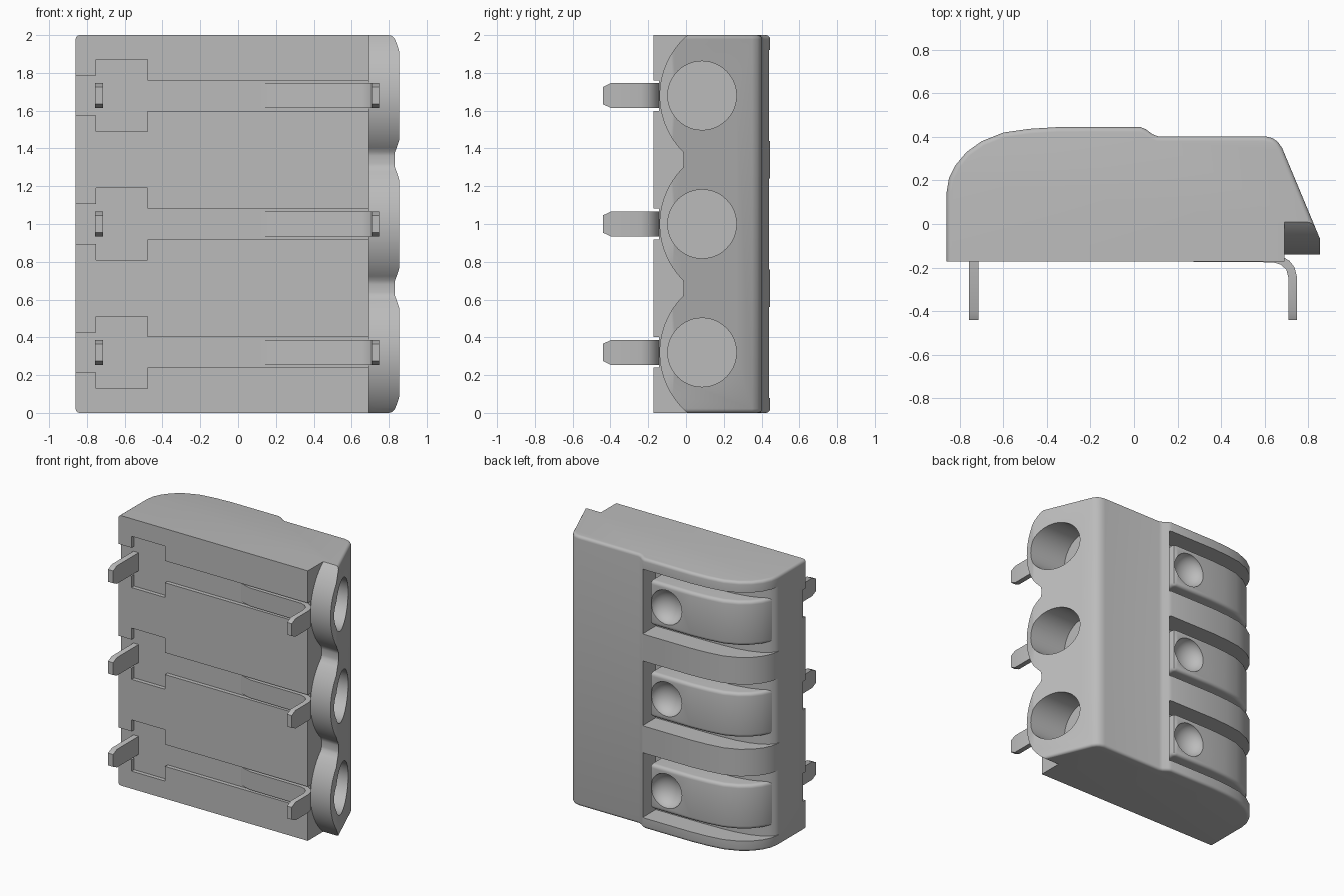
import bpy, bmesh, math
from mathutils import Vector

old = bpy.data.objects.get("Cube")
if old:
    bpy.data.objects.remove(old, do_unlink=True)

GREY = (0.5, 0.5, 0.5, 1)
mat = bpy.data.materials.new("plain grey")
mat.use_nodes = True
mat.diffuse_color = GREY
mat.node_tree.nodes["Principled BSDF"].inputs["Base Color"].default_value = GREY

POLES = (0.32, 1.0, 1.68)      # heights of the three poles
FRONT, HEIGHT = -0.172, 2.0


def prism(name, pts, axis, lo, hi, edit=None):
    """Extrude a 2D outline along an axis; edit() may refine the bmesh."""
    place = {"x": lambda a, b, t: (t, a, b),
             "y": lambda a, b, t: (a, t, b),
             "z": lambda a, b, t: (a, b, t)}[axis]
    bm = bmesh.new()
    rings = [[bm.verts.new(place(a, b, t)) for a, b in pts] for t in (lo, hi)]
    n = len(pts)
    for ring in rings:
        bm.faces.new(ring)
    for i in range(n):
        j = (i + 1) % n
        bm.faces.new((rings[0][i], rings[0][j], rings[1][j], rings[1][i]))
    bmesh.ops.recalc_face_normals(bm, faces=bm.faces)
    if edit:
        edit(bm)
        bmesh.ops.recalc_face_normals(bm, faces=bm.faces)
    me = bpy.data.meshes.new(name)
    bm.to_mesh(me)
    bm.free()
    me.materials.append(mat)
    ob = bpy.data.objects.new(name, me)
    bpy.context.collection.objects.link(ob)
    return ob


def activate(ob):
    bpy.ops.object.select_all(action="DESELECT")
    ob.select_set(True)
    bpy.context.view_layer.objects.active = ob


def cut(ob, cutter):
    cutter.hide_render = True
    mod = ob.modifiers.new("cut", "BOOLEAN")
    mod.operation, mod.solver, mod.object = "DIFFERENCE", "EXACT", cutter
    activate(ob)
    bpy.ops.object.modifier_apply(modifier=mod.name)
    bpy.data.objects.remove(cutter, do_unlink=True)


def round_caps(width, keep):
    """Bevel the edges around both end caps where keep(edge) holds."""
    def edit(bm):
        edges = [e for e in bm.edges
                 if abs(e.verts[0].co.z - e.verts[1].co.z) < 1e-5 and keep(e)]
        bmesh.ops.bevel(bm, geom=edges, offset=width, segments=4,
                        profile=0.5, affect="EDGES", clamp_overlap=True)
    return edit


def circle(cy, cz, r, n=48):
    return [(cy + r * math.cos(2 * math.pi * i / n),
             cz + r * math.sin(2 * math.pi * i / n)) for i in range(n)]


# Housing: side profile with a curved back and a slanted wire entry face
curve = [(-0.86, 0.15), (-0.85, 0.21), (-0.82, 0.27), (-0.77, 0.33),
         (-0.70, 0.38), (-0.6, 0.42), (-0.48, 0.437), (-0.35, 0.445)]
outline = [(-0.86, FRONT)] + curve + [
    (0.03, 0.445), (0.055, 0.435), (0.085, 0.412), (0.11, 0.403), (0.6, 0.403),
    (0.635, 0.395), (0.66, 0.378), (0.68, 0.35), (0.855, -0.07), (0.855, FRONT)]
housing = prism("housing", outline, "z", 0, HEIGHT,
                round_caps(0.022, lambda e: max(v.co.y for v in e.verts) > -0.12))

# Scalloped lip under the wire entries
R = 0.42
lip = []
for i in range(97):
    z = -0.02 + i * (HEIGHT + 0.04) / 96
    d = min(abs(z - p) for p in POLES)
    y = -0.14 + R - math.sqrt(R * R - d * d)
    if 0.1 < z < HEIGHT - 0.1:
        y = min(y, -0.012)
    lip.append((y, z))
cut(housing, prism("lip_cutter", lip + [(-0.4, 2.02), (-0.4, -0.02)], "x", 0.692, 1.1))

floor = [(-1, 0.14)] + [(x, 0.14 + (y - 0.15) * 0.5) for x, y in curve]
slot = floor + [(0.045, 0.29), (0.045, 0.7), (-1, 0.7)]

for p in POLES:
    # Wire entry, back slot and contact channel of each pole
    cut(housing, prism("entry_cutter", circle(0.085, p, 0.182), "x", 0.55, 1.1))
    cut(housing, prism("slot_cutter", slot, "z", p - 0.24, p + 0.24))
    half = [(-1, 0.105), (-0.752, 0.105), (-0.752, 0.19), (-0.478, 0.19),
            (-0.478, 0.081), (0.75, 0.081)]
    channel = [(x, p + h) for x, h in half] + [(x, p - h) for x, h in reversed(half)]
    cut(housing, prism("channel_cutter", channel, "y", -0.5, -0.142))


def taper(p):
    """Narrow the free end of a pin."""
    def edit(bm):
        bmesh.ops.bisect_plane(bm, geom=bm.verts[:] + bm.edges[:] + bm.faces[:],
                               plane_co=(0, -0.395, 0), plane_no=(0, 1, 0))
        for v in bm.verts:
            if v.co.y < -0.43:
                v.co.z = p + (v.co.z - p) * 0.68
    return edit


rear_pin = [(-0.757, -0.1), (-0.757, -0.44), (-0.715, -0.44), (-0.715, -0.1)]
bent_strip = [(0.12, -0.141), (0.17, -0.16), (0.22, -0.173), (0.64, -0.176),
              (0.675, -0.187), (0.7, -0.21), (0.71, -0.25), (0.71, -0.44),
              (0.748, -0.44), (0.748, -0.24), (0.738, -0.2), (0.715, -0.17),
              (0.68, -0.148), (0.65, -0.138), (0.12, -0.138)]
button_outline = ([(-0.842, 0.1)] + [(x * 0.98, y - 0.015) for x, y in curve]
                  + [(-0.03, 0.43), (-0.008, 0.422), (0.0, 0.4), (0.0, 0.1)])
parts = [housing]

for n, p in enumerate(POLES, 1):
    # Release button with a dished screwdriver seat
    button = prism(f"release_button_{n}", button_outline, "z", p - 0.165, p + 0.165,
                   round_caps(0.025, lambda e: max(v.co.y for v in e.verts) > 0.11))
    bpy.ops.mesh.primitive_uv_sphere_add(segments=40, ring_count=20, radius=1,
                                         location=(-0.14, 0.435, p))
    ball = bpy.context.object
    ball.scale = (0.127, 0.1, 0.127)
    ball.data.materials.append(mat)
    bpy.ops.object.transform_apply(location=False, rotation=False, scale=True)
    cut(button, ball)
    # Solder pins
    parts += [button,
              prism(f"rear_pin_{n}", rear_pin, "z", p - 0.067, p + 0.067, taper(p)),
              prism(f"bent_pin_{n}", bent_strip, "z", p - 0.067, p + 0.067, taper(p))]

for ob in parts:
    activate(ob)
    bpy.ops.object.shade_smooth_by_angle(angle=math.radians(32))
